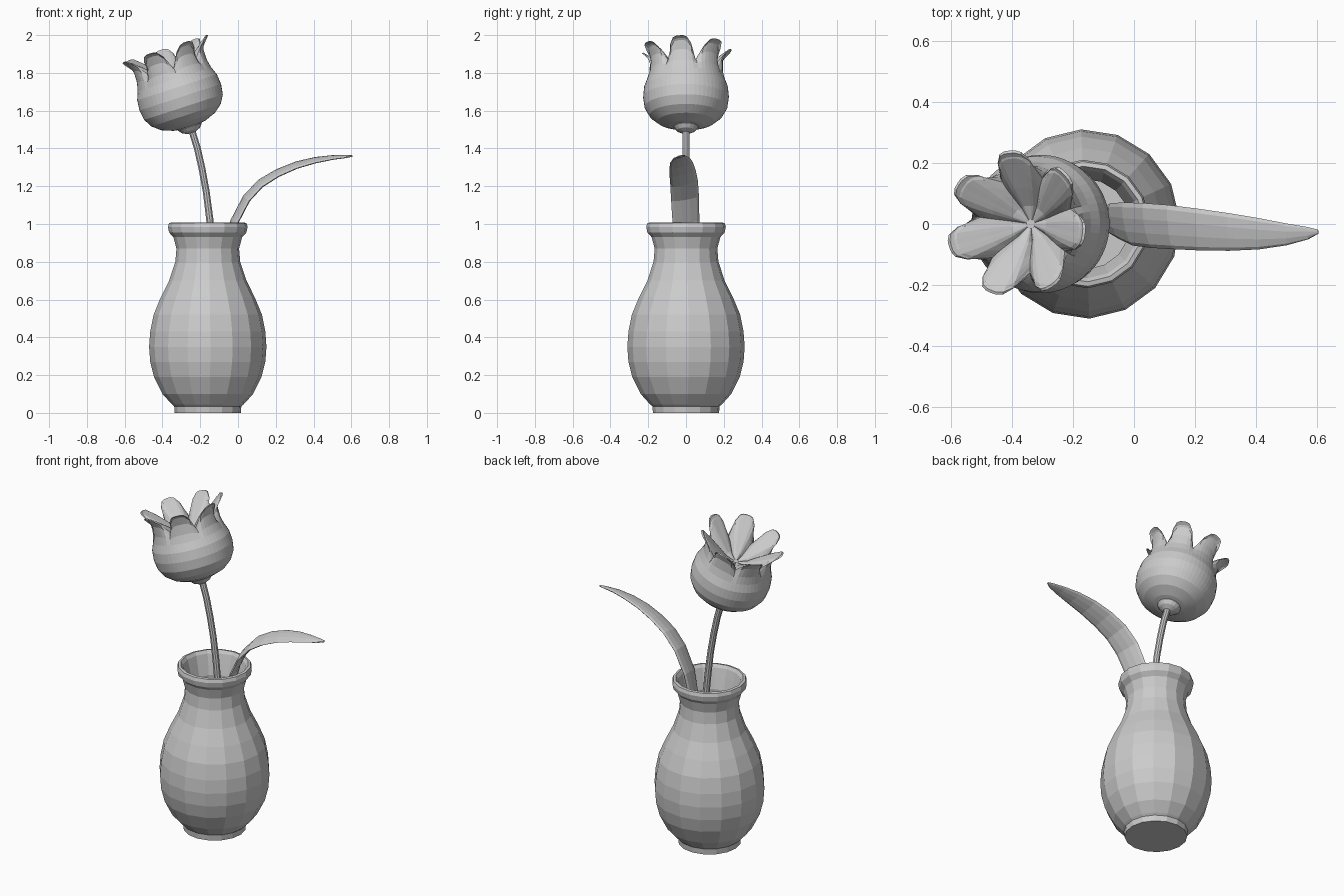
import bpy, bmesh, math
from mathutils import Vector, Matrix

if "Cube" in bpy.data.objects:
    bpy.data.objects.remove(bpy.data.objects["Cube"])


def build(name, rings, cap_start=True, cap_end=True):
    """Skin a list of equal-length closed point rings."""
    bm = bmesh.new()
    vs = [[bm.verts.new(p) for p in ring] for ring in rings]
    n = len(vs[0])
    for a, b in zip(vs, vs[1:]):
        for i in range(n):
            j = (i + 1) % n
            bm.faces.new((a[i], a[j], b[j], b[i]))
    if cap_start:
        bm.faces.new(vs[0][::-1])
    if cap_end:
        bm.faces.new(vs[-1])
    bmesh.ops.recalc_face_normals(bm, faces=bm.faces)
    me = bpy.data.meshes.new(name)
    bm.to_mesh(me)
    bm.free()
    ob = bpy.data.objects.new(name, me)
    bpy.context.collection.objects.link(ob)
    return ob


def lathe(name, profile, sides, offset=0.0):
    return build(name, [[(r * math.cos(offset + 2 * math.pi * i / sides),
                          r * math.sin(offset + 2 * math.pi * i / sides), z)
                         for i in range(sides)] for r, z in profile])


def sweep(name, stations, sides, roll=0.0):
    """Elliptical section along a path: x, y, z, half width, half thickness."""
    pts = [Vector(s[:3]) for s in stations]
    rings = []
    for k, s in enumerate(stations):
        tan = (pts[min(k + 1, len(pts) - 1)] - pts[max(k - 1, 0)]).normalized()
        side = Vector((0, 1, 0))
        side = (side - tan * side.dot(tan)).normalized()
        side = Matrix.Rotation(roll, 3, tan) @ side
        up = tan.cross(side)
        rings.append([pts[k] + side * s[3] * math.cos(2 * math.pi * i / sides)
                      + up * s[4] * math.sin(2 * math.pi * i / sides)
                      for i in range(sides)])
    return build(name, rings)


# Vase: outer wall, rolled rim, inner wall
vase = lathe("vase", [
    (.175, 0), (.178, .035), (.19, .045), (.24, .10), (.285, .19), (.305, .27),
    (.311, .35), (.305, .43), (.287, .52), (.25, .61), (.205, .70), (.172, .80),
    (.166, .87), (.182, .93), (.205, .955), (.211, .985), (.205, 1.005),
    (.19, 1.008), (.178, .99), (.165, .94), (.148, .87), (.152, .80),
    (.185, .70), (.23, .61), (.268, .52), (.29, .35), (.265, .19), (.17, .06),
], 16, math.radians(2.5))
vase.location.x = -.16

# Stem
sweep("stem", [
    (-.12, 0, .08, .02, .02), (-.125, 0, .6, .02, .02), (-.137, 0, .9, .02, .02),
    (-.15, 0, 1.03, .02, .02), (-.168, 0, 1.17, .019, .019),
    (-.19, 0, 1.29, .019, .019), (-.215, 0, 1.40, .019, .019),
    (-.255, 0, 1.53, .019, .019)], 10)

# Leaf
sweep("leaf", [
    (-.125, 0, .35, .012, .01), (-.10, .01, .6, .035, .012),
    (-.065, .01, .85, .06, .013), (-.02, 0, 1.01, .073, .014),
    (.045, -.005, 1.135, .076, .014), (.12, -.01, 1.215, .075, .014),
    (.21, -.018, 1.27, .071, .013), (.31, -.026, 1.312, .064, .012),
    (.41, -.032, 1.338, .053, .011), (.50, -.034, 1.352, .037, .009),
    (.57, -.03, 1.357, .021, .007), (.605, -.025, 1.36, .007, .004)],
    10, math.radians(14))

# Flower head, built upright then tilted to the left
tilt = Matrix.Translation((-.25, 0, 1.5)) @ Matrix.Rotation(math.radians(-18), 4, 'Y')

calyx = lathe("calyx", [(.022, -.018), (.05, -.005), (.066, .015), (.064, .035),
                        (.04, .05)], 16)
calyx.matrix_world = tilt

PETALS, COLS = 7, 8
# Each ring: height and radius at the notch, height and radius at the petal middle
body = [(.012, .03), (.022, .09), (.045, .15), (.08, .193), (.125, .219),
        (.18, .227), (.235, .222), (.28, .205)]
rings_def = [(h, r, h, r) for h, r in body] + [
    (.31, .192, .325, .195), (.33, .18, .385, .195), (.335, .17, .43, .212),
    (.337, .16, .45, .233), (.337, .15, .447, .242), (.335, .14, .436, .215),
    (.33, .125, .40, .17), (.315, .10, .36, .12), (.29, .06, .31, .06),
    (.285, .015, .29, .015)]
rings = []
for hn, rn, ht, rt in rings_def:
    ring = []
    for p in range(PETALS):
        for c in range(COLS):
            t = c / COLS * 2 - 1
            lobe = 1 - t ** 4
            pinch = .3 * lobe * (ht - hn) / .11
            ang = math.radians(95) + 2 * math.pi * p / PETALS \
                + t * math.pi / PETALS * (1 - pinch)
            h, r = hn + (ht - hn) * lobe, rn + (rt - rn) * lobe
            ring.append((r * math.cos(ang), r * math.sin(ang), h))
    rings.append(ring)
flower = build("flower_head", rings)
flower.matrix_world = tilt
